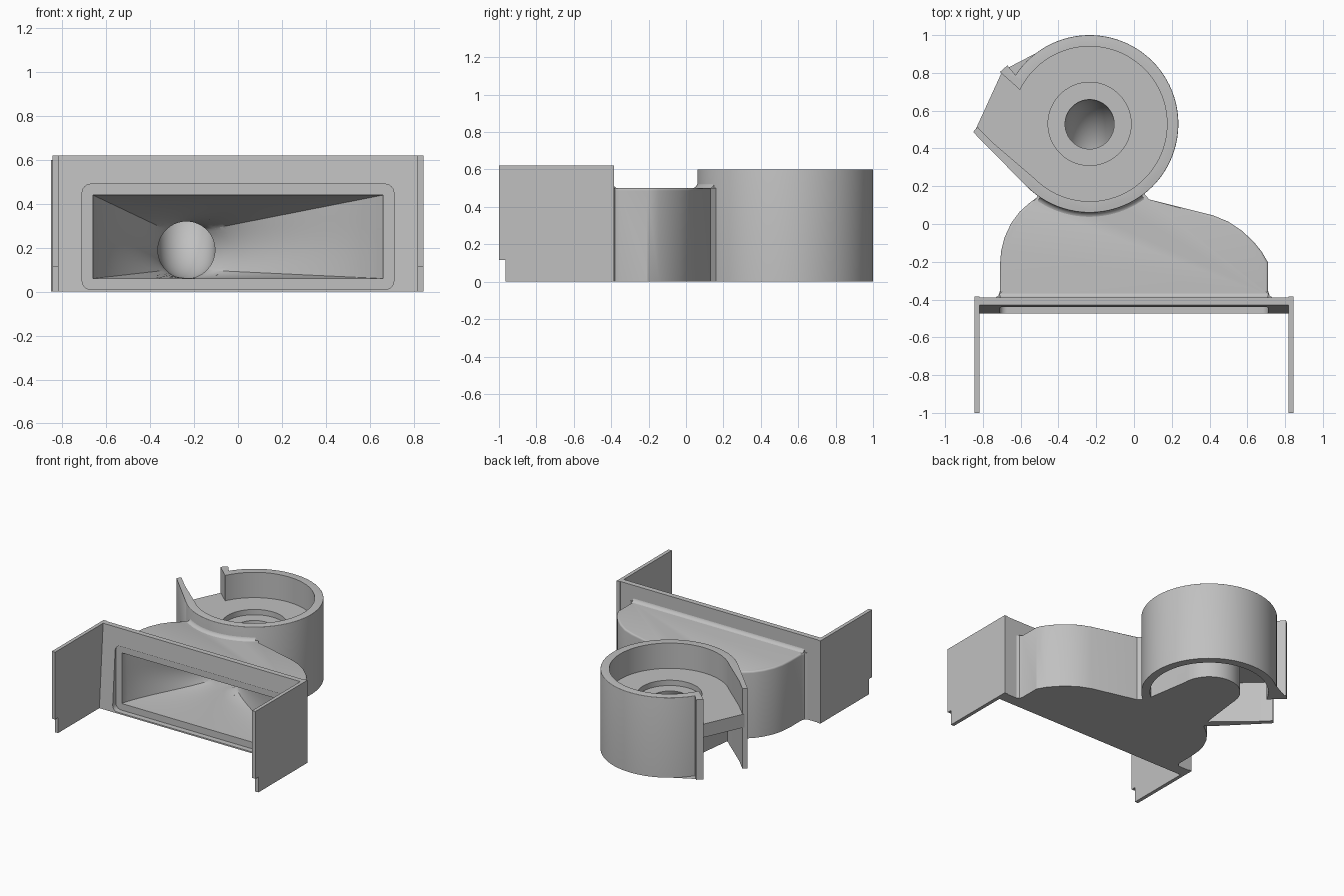
import bpy, bmesh, math
from mathutils import Vector

if "Cube" in bpy.data.objects:
    bpy.data.objects.remove(bpy.data.objects["Cube"])

GREY = (0.53, 0.53, 0.53, 1)
mat = bpy.data.materials.new("plain grey")
mat.use_nodes = True
mat.diffuse_color = GREY
mat.node_tree.nodes["Principled BSDF"].inputs["Base Color"].default_value = GREY

HUB = (-0.235, 0.53)
parts = []


def finish(name, bm, cutter=False):
    bmesh.ops.recalc_face_normals(bm, faces=bm.faces)
    mesh = bpy.data.meshes.new(name)
    bm.to_mesh(mesh)
    bm.free()
    obj = bpy.data.objects.new(name, mesh)
    bpy.context.collection.objects.link(obj)
    mesh.materials.append(mat)
    if cutter:
        obj.hide_render = True
    else:
        parts.append(obj)
    return obj


def loft(name, rings, cutter=False, soften=None, radius=0.03):
    """Skin closed rings of points and cap both ends; soften picks edges to round."""
    bm = bmesh.new()
    rows = [[bm.verts.new(p) for p in ring] for ring in rings]
    n = len(rows[0])
    for a, b in zip(rows, rows[1:]):
        for i in range(n):
            j = (i + 1) % n
            bm.faces.new((a[i], a[j], b[j], b[i]))
    bm.faces.new(rows[0])
    bm.faces.new(rows[-1])
    if soften:
        bmesh.ops.recalc_face_normals(bm, faces=bm.faces)
        edges = [e for e in bm.edges if all(soften(v.co) for v in e.verts)]
        bmesh.ops.bevel(bm, geom=edges, offset=radius, segments=4,
                        profile=0.5, affect='EDGES', clamp_overlap=True)
    return finish(name, bm, cutter)


def prism(name, pts, lo, hi, axis="z", **kw):
    def place(p, w):
        u, v = p
        return {"z": (u, v, w), "y": (u, w, v), "x": (w, u, v)}[axis]
    return loft(name, [[place(p, w) for p in pts] for w in (lo, hi)], **kw)


def arc(center, r, a0, a1, n=24):
    angles = [math.radians(a0 + (a1 - a0) * i / n) for i in range(n + 1)]
    return [(center[0] + r * math.cos(a), center[1] + r * math.sin(a)) for a in angles]


def cut(obj, cutter):
    mod = obj.modifiers.new("cut", 'BOOLEAN')
    mod.operation = 'DIFFERENCE'
    mod.solver = 'EXACT'
    mod.object = cutter
    bpy.context.view_layer.objects.active = obj
    bpy.ops.object.modifier_apply(modifier=mod.name)


# Mounting bracket: sloped plate and two notched wings
plate = prism("mounting_plate", [(-0.39, 0), (-0.39, 0.62), (-0.43, 0.62), (-0.475, 0)],
              -0.83, 0.83, "x")
wing = [(-1, 0.115), (-0.965, 0.115), (-0.965, 0), (-0.385, 0), (-0.385, 0.62), (-1, 0.62)]
for side, s in (("left", 1), ("right", -1)):
    prism(side + "_wing", wing, s * 0.818, s * 0.845, "x")

# Duct body with curved shoulders, flared where it meets the plate
left_shoulder = [(-0.735, -0.39), (-0.718, -0.38), (-0.71, -0.355), (-0.71, -0.22),
                 (-0.703, -0.14), (-0.685, -0.07), (-0.65, 0.005), (-0.605, 0.065),
                 (-0.555, 0.11), (-0.515, 0.14)]
right_shoulder = [(0.08, 0.13), (0.42, 0.045), (0.5, 0.012), (0.57, -0.035),
                  (0.63, -0.09), (0.675, -0.145), (0.71, -0.205), (0.71, -0.355),
                  (0.718, -0.38), (0.735, -0.39)]
body = prism("duct_body", left_shoulder + arc(HUB, 0.44, -126, -52) + right_shoulder, 0, 0.5,
             soften=lambda c: c.z > 0.49 and c.y > -0.385 and
             math.dist(c.xy, HUB) > 0.46, radius=0.02)

# Concave fillets on top of the body, along the plate and round the housing
cove = [(0, 0)] + [(0.035 - 0.035 * math.sin(math.radians(a)),
                    0.035 - 0.035 * math.cos(math.radians(a))) for a in range(0, 91, 15)]
prism("plate_fillet", [(-0.392 + u, 0.498 + v) for u, v in cove], -0.71, 0.71, "x")
sweep = arc((0, 0), 1, -124, -54)
loft("housing_fillet", [[(HUB[0] + (0.468 + u) * x, HUB[1] + (0.468 + u) * y, 0.498 + v)
                         for u, v in cove] for x, y in sweep])

# Scroll shaped fan housing with a side outlet
outer = arc(HUB, 0.47, 147, -135, 72)
inner = arc(HUB, 0.41, -135, 154, 72)
wall_outline = ([(-0.71, 0.805), (-0.67, 0.84), (-0.625, 0.785)] + outer +
                [(-0.852, 0.487), (-0.828, 0.513), (-0.735, 0.42), (-0.75, 0.39)][:3] + inner)
housing = prism("fan_housing_wall", wall_outline, 0, 0.6,
                soften=lambda c: c.z > 0.59 and
                abs(math.dist(c.xy, HUB) - 0.47) < 0.002, radius=0.03)

# Floor inside the housing, running out to the outlet
floor = prism("housing_floor", arc(HUB, 0.44, 150, -135, 72) +
              [(-0.838, 0.502), (-0.70, 0.803)], 0.31, 0.41)

# Elbow casing below the floor, joining the duct body to the hub
casing = prism("elbow_casing", arc(HUB, 0.44, -126, -52) + arc(HUB, 0.215, 0, 180), 0, 0.4)

# Airway cutter: rectangle to round pipe, then a bend upwards
N = 64
turn = [2 * math.pi * i / N for i in range(N)]


def airway_ring(y, t):
    ring = []
    for a in turn:
        c, s = math.cos(a), math.sin(a)
        m = max(abs(c), abs(s))
        box = Vector((0.66 * c / m, y, 0.25 + 0.19 * s / m))
        pipe = Vector((HUB[0] + 0.13 * c, y, 0.19 + 0.13 * s))
        ring.append(box.lerp(pipe, t))
    return ring


rings = [airway_ring(-0.6, 0)]
for i in range(17):
    t = i / 16
    rings.append(airway_ring(-0.42 + 0.6 * t, 0.6 * t + 0.4 * t * t * (3 - 2 * t)))
for i in range(13):
    b = math.radians(90 * i / 12)
    rings.append([(HUB[0] + 0.13 * math.cos(a),
                   0.33 + (0.2 - 0.13 * math.sin(a)) * math.sin(b),
                   0.39 - (0.2 - 0.13 * math.sin(a)) * math.cos(b)) for a in turn])
rings.append([(x, y, 0.7) for x, y, z in rings[-1]])
airway = loft("airway_cutter", rings, cutter=True)

# Gasket recess round the mouth and counterbore round the hub hole
corners = [((0.67, 0.45), 0), ((-0.67, 0.45), 90), ((-0.67, 0.05), 180), ((0.67, 0.05), 270)]
recess_outline = [p for c, a in corners for p in arc(c, 0.04, a, a + 90, 6)]
recess = prism("recess_cutter", recess_outline, -0.6, -0.432, "y", cutter=True)
bore = prism("hub_cutter", arc(HUB, 0.22, 0, 354, 59), 0.37, 0.55, cutter=True)

cut(plate, recess)
for obj in (floor, casing):
    cut(obj, bore)
for obj in (plate, body, housing, floor, casing):
    cut(obj, airway)
for helper in (airway, recess, bore):
    bpy.data.objects.remove(helper)

# Smooth the curved surfaces and keep the edges crisp
bpy.ops.object.select_all(action='DESELECT')
for obj in parts:
    obj.select_set(True)
bpy.context.view_layer.objects.active = parts[0]
bpy.ops.object.shade_smooth_by_angle(angle=math.radians(30))
